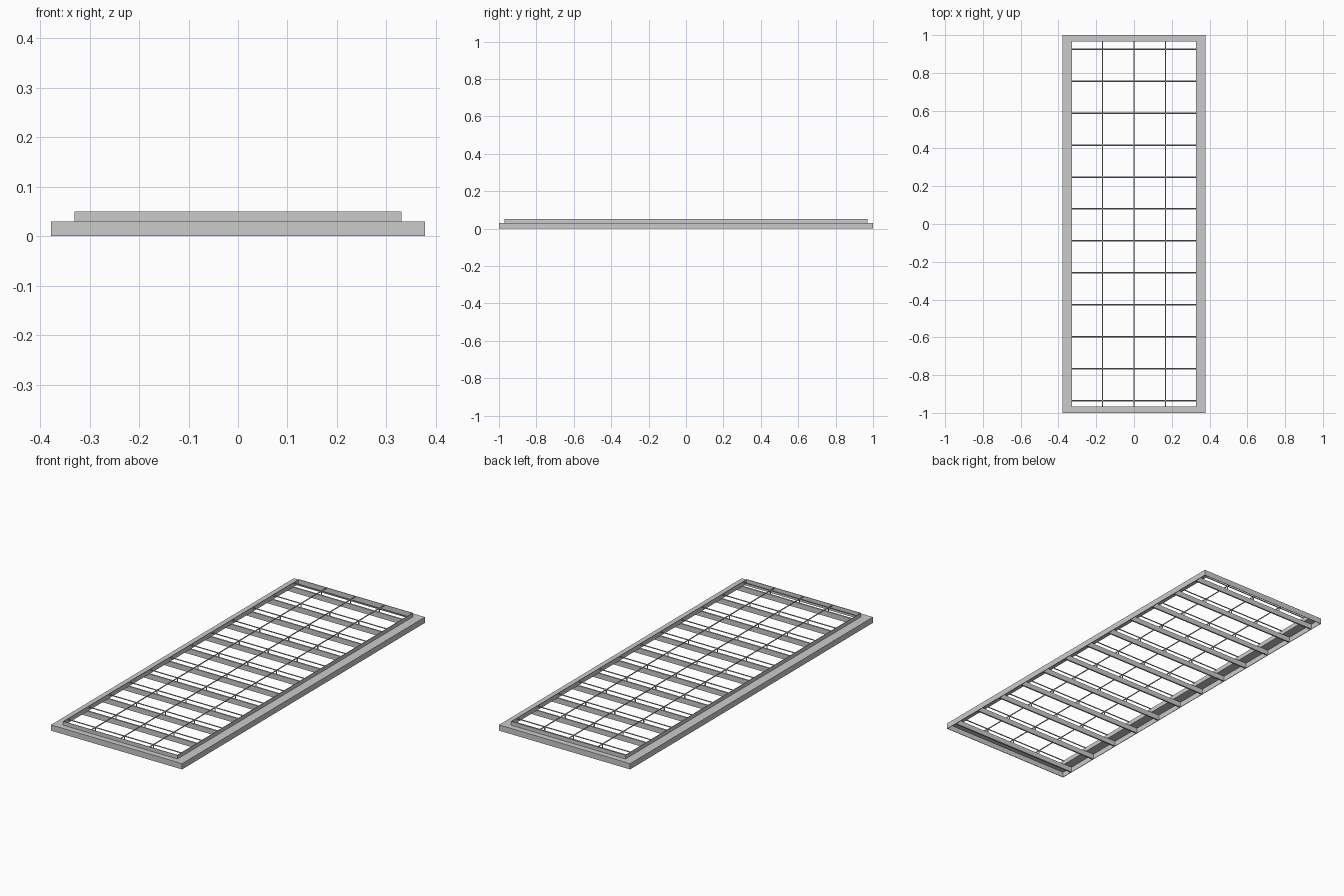
import bpy
import bmesh

if "Cube" in bpy.data.objects:
    bpy.data.objects.remove(bpy.data.objects["Cube"])

HX, HY = 0.378, 1.0      # outer half sizes
LX, LY = 0.33, 0.97      # inner lip half sizes
T = 0.003                # sheet thickness


def box(bm, x0, x1, y0, y1, z0, z1):
    verts = bmesh.ops.create_cube(bm, size=1.0)["verts"]
    for v in verts:
        v.co.x = x0 if v.co.x < 0 else x1
        v.co.y = y0 if v.co.y < 0 else y1
        v.co.z = z0 if v.co.z < 0 else z1


def finish(bm, name):
    mesh = bpy.data.meshes.new(name)
    bm.to_mesh(mesh)
    bm.free()
    obj = bpy.data.objects.new(name, mesh)
    bpy.context.collection.objects.link(obj)
    return obj


# Folded rim: a stepped sheet profile swept around the rectangle
profile = [(HX, HY, 0.0), (HX, HY, 0.03), (LX, LY, 0.03), (LX, LY, 0.05),
           (LX - T, LY - T, 0.05), (LX - T, LY - T, 0.03 - T),
           (HX - T, HY - T, 0.03 - T), (HX - T, HY - T, 0.0)]
bm = bmesh.new()
rings = [[bm.verts.new((sx * x, sy * y, z))
          for sx, sy in ((-1, -1), (1, -1), (1, 1), (-1, 1))]
         for x, y, z in profile]
for i, ring in enumerate(rings):
    above = rings[(i + 1) % len(rings)]
    for j in range(4):
        k = (j + 1) % 4
        bm.faces.new((ring[j], ring[k], above[k], above[j]))
bmesh.ops.recalc_face_normals(bm, faces=bm.faces)
finish(bm, "folded_rim")

rows = [-0.935 + 0.1691 * i for i in range(12)]
columns = (-0.167, 0.0, 0.167)

# Upright slats reaching under the rim to the outer skirt
bm = bmesh.new()
for y in rows:
    box(bm, -HX + T, HX - T, y - 0.004, y + 0.004, 0.0, 0.03 - T)
finish(bm, "cross_slats")

# Fine upper wires across and along
bm = bmesh.new()
for y in rows:
    box(bm, -LX, LX, y - 0.002, y + 0.002, 0.046, 0.05)
finish(bm, "cross_wires")

bm = bmesh.new()
for x in columns:
    box(bm, x - 0.002, x + 0.002, -LY, LY, 0.046, 0.05)
finish(bm, "long_wires")

# Short posts from the slats to the wire crossings
bm = bmesh.new()
for y in rows:
    for x in columns:
        box(bm, x - 0.002, x + 0.002, y - 0.002, y + 0.002, 0.025, 0.046)
finish(bm, "wire_posts")
